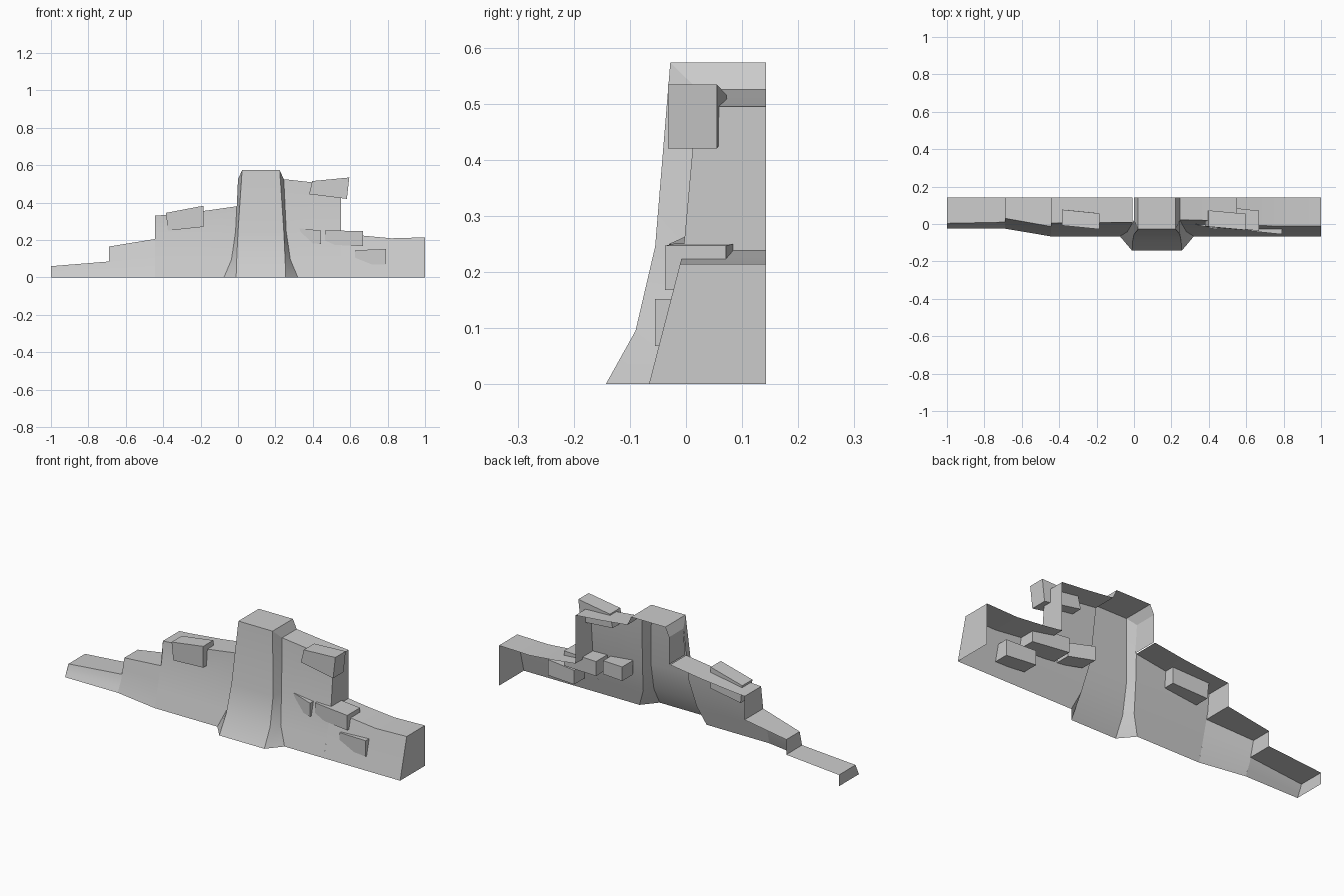
import bpy

if "Cube" in bpy.data.objects:
    bpy.data.objects.remove(bpy.data.objects["Cube"])

BACK = 0.143
LEVELS = [0, 0.095, 0.245, 0.525]


def lerp(x, pts):
    # piecewise linear lookup
    if x <= pts[0][0]:
        return pts[0][1]
    for (a, u), (b, v) in zip(pts, pts[1:]):
        if x <= b:
            return u + (v - u) * (x - a) / (b - a)
    return pts[-1][1]


def pillar_edge(z):
    return lerp(z, list(zip(LEVELS, [-0.075, -0.035, -0.013, 0.0])))


def front_y(x, z):
    # battered wall face, set back towards the left end
    y = lerp(z, [(0, -0.07), (0.245, -0.008), (0.525, 0.016)])
    back = lerp(x, [(-0.69, 0.045), (-0.445, 0.004)])
    return y + back + min(z, 0.05) * back * 6


def make(name, verts, faces):
    me = bpy.data.meshes.new(name)
    me.from_pydata(verts, [], faces)
    ob = bpy.data.objects.new(name, me)
    bpy.context.collection.objects.link(ob)
    bpy.ops.object.select_all(action='DESELECT')
    ob.select_set(True)
    bpy.context.view_layer.objects.active = ob
    bpy.ops.object.shade_smooth_by_angle(angle=0.35)
    return ob


def sheet(name, cols):
    n = len(cols[0])
    faces = [(i * n + j, (i + 1) * n + j, (i + 1) * n + j + 1, i * n + j + 1)
             for i in range(len(cols) - 1) for j in range(n - 1)]
    return make(name, [p for c in cols for p in c], faces)


def wall(name, tops):
    # front face and top ledge of one wall section; back is open
    cols = []
    for x, h in tops:
        rows = [0, 0.095, 0.245, h] if h > 0.26 else [0, h / 3, 2 * h / 3, h]
        col = []
        for z in rows:
            px = x
            if x == 0:
                px = pillar_edge(z)
            elif x == 0.245:
                px = 0.245 - pillar_edge(z)
            col.append((px, front_y(x, z), z))
        col.append((col[-1][0], BACK, h))
        cols.append(col)
    return sheet(name, cols)


def riser(name, x, z0, z1, facing):
    # vertical end or step face across the wall thickness
    f = (0, 1, 2, 3) if facing > 0 else (3, 2, 1, 0)
    make(name, [(x, front_y(x, z0), z0), (x, BACK, z0),
                (x, BACK, z1), (x, front_y(x, z1), z1)], [f])


def brick(name, left, right, depth):
    # left/right: x at bottom, x at top, front y, bottom z, top z
    v = []
    for xb, xt, y, z0, z1 in (left, right):
        v += [(xb, y, z0), (xb, y + depth, z0), (xt, y + depth, z1), (xt, y, z1)]
    make(name, v, [(3, 2, 1, 0), (4, 5, 6, 7), (0, 4, 7, 3),
                   (1, 2, 6, 5), (3, 7, 6, 2), (0, 1, 5, 4)])


# stepped wall sections
wall("wall_left_low", [(-1, 0.06), (-0.69, 0.085)])
wall("wall_left_mid", [(-0.69, 0.165), (-0.445, 0.205)])
wall("wall_left_high", [(-0.445, 0.33), (-0.385, 0.334), (-0.185, 0.355), (0, 0.38)])
wall("wall_right_high", [(0.245, 0.525), (0.40, 0.508), (0.55, 0.495)])
wall("wall_right_low", [(0.55, 0.238), (0.67, 0.223), (0.82, 0.209), (1, 0.214)])

# end and step faces
riser("end_left", -1, 0, 0.06, -1)
riser("step_low", -0.69, 0.085, 0.165, -1)
riser("step_mid", -0.445, 0.205, 0.33, -1)
riser("pillar_side", 0, 0.38, 0.525, -1)
riser("step_right", 0.55, 0.238, 0.495, 1)
riser("end_right", 1, 0, 0.214, 1)

# buttress with flared foot and bevelled corners
outer = [(pillar_edge(z), front_y(0, z), z) for z in LEVELS] + [(0, BACK, 0.525)]
inner = [(-0.01, -0.143, 0), (-0.007, -0.09, 0.095), (0.0, -0.055, 0.245),
         (0.022, -0.028, 0.573), (0.022, BACK, 0.573)]


def flip(col):
    return [(0.245 - x, y, z) for x, y, z in col]


sheet("buttress", [outer, inner, flip(inner), flip(outer)])

# loose bricks poking out of the wall
brick("brick_left", (-0.375, -0.385, -0.008, 0.25, 0.345),
      (-0.185, -0.185, -0.028, 0.27, 0.383), 0.085)
brick("brick_top_right", (0.38, 0.397, -0.014, 0.445, 0.515),
      (0.582, 0.595, -0.032, 0.42, 0.534), 0.087)
brick("brick_ledge", (0.465, 0.465, -0.015, 0.175, 0.252),
      (0.668, 0.668, -0.037, 0.168, 0.247), 0.108)
brick("brick_inner", (0.31, 0.31, 0.003, 0.19, 0.265),
      (0.445, 0.445, -0.03, 0.178, 0.25), 0.09)
brick("brick_low", (0.625, 0.625, -0.038, 0.07, 0.145),
      (0.79, 0.79, -0.055, 0.068, 0.152), 0.085)
